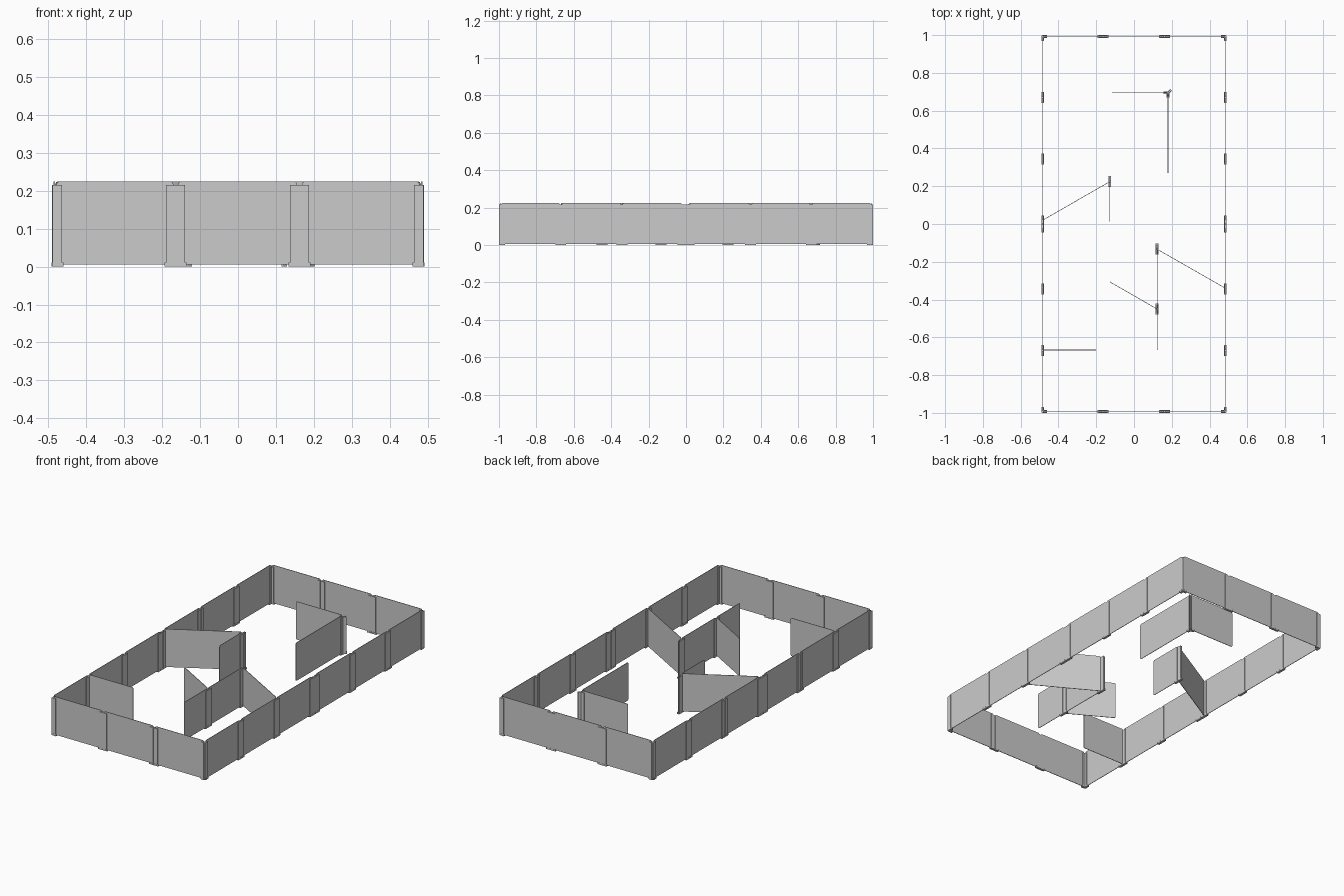
import bpy, bmesh
from math import radians, atan2, hypot, cos, sin
from mathutils import Matrix, Vector

if "Cube" in bpy.data.objects:
    bpy.data.objects.remove(bpy.data.objects["Cube"])

grey = bpy.data.materials.new("sheet_grey")
grey.diffuse_color = (0.7, 0.7, 0.7, 1)
grey.use_nodes = True
grey.node_tree.nodes["Principled BSDF"].inputs["Base Color"].default_value = grey.diffuse_color

X, Y = 0.484, 0.993          # wall lines
TOP, POST = 0.224, 0.215     # sheet and clip heights
THICK = 0.003


def finish(bm, name, mat=None):
    bmesh.ops.recalc_face_normals(bm, faces=bm.faces)
    me = bpy.data.meshes.new(name)
    bm.to_mesh(me)
    bm.free()
    ob = bpy.data.objects.new(name, me)
    bpy.context.collection.objects.link(ob)
    if mat:
        me.materials.append(mat)
    return ob


def box(bm, x0, x1, y0, y1, z0, z1, mat=Matrix()):
    m = (mat @ Matrix.Translation(((x0 + x1) / 2, (y0 + y1) / 2, (z0 + z1) / 2))
         @ Matrix.Diagonal((x1 - x0, y1 - y0, z1 - z0, 1)))
    bmesh.ops.create_cube(bm, size=1, matrix=m)


# thin sheet between two plan points, corners rounded, ends pulled in by gap
def panel(name, a, b, ga=0.006, gb=0.006):
    a, b = Vector(a), Vector(b)
    d = (b - a).normalized()
    a, b = a + d * ga, b - d * gb
    L = (b - a).length
    r, z0 = 0.008, 0.005
    pts = []
    for cx, cz, start in ((L - r, TOP - r, 0), (r, TOP - r, 90),
                          (r, z0 + r, 180), (L - r, z0 + r, 270)):
        for k in range(4):
            t = radians(start + 30 * k)
            pts.append((cx + r * cos(t), cz + r * sin(t)))
    bm = bmesh.new()
    f = bm.faces.new([bm.verts.new((x, -THICK / 2, z)) for x, z in pts])
    ext = bmesh.ops.extrude_face_region(bm, geom=[f])
    bmesh.ops.translate(bm, vec=(0, THICK, 0),
                        verts=[v for v in ext["geom"] if isinstance(v, bmesh.types.BMVert)])
    ob = finish(bm, name, grey)
    ob.location = (a.x, a.y, 0)
    ob.rotation_euler.z = atan2(d.y, d.x)


# slotted clip: each arm is a pair of cheeks gripping a sheet, with a small foot
def clip(name, p, angles, arm=0.025):
    bm = bmesh.new()
    box(bm, -0.005, 0.005, -0.005, 0.005, 0, POST)
    for ang in angles:
        m = Matrix.Rotation(radians(ang), 4, 'Z')
        for s in (-1, 1):
            y0, y1 = sorted((s * 0.0025, s * 0.006))
            box(bm, 0.003, arm, y0, y1, 0, POST, m)
        box(bm, 0, arm + 0.004, -0.007, 0.007, 0, 0.004, m)
        for s in (-1, 1):
            y0, y1 = sorted((s * 0.0025, s * 0.007))
            box(bm, 0.003, arm + 0.004, y0, y1, 0.004, 0.01, m)
    finish(bm, name).location = (p[0], p[1], 0)


# long side walls
ys = [-Y, -0.67, -0.343, 0, 0.345, 0.67, Y]
for side, sx in (("left", -X), ("right", X)):
    for i in range(6):
        panel(f"{side}_wall_sheet", (sx, ys[i]), (sx, ys[i + 1]),
              0.022 if ys[i] == 0 else 0.006, 0.022 if ys[i + 1] == 0 else 0.006)
    for y in ys[1:-1]:
        clip(f"{side}_wall_clip", (sx, y), (90, 270), 0.042 if y == 0 else 0.025)

# short end walls
xs = [-X, -0.164, 0.162, X]
for end, sy in (("front", -Y), ("back", Y)):
    for i in range(3):
        panel(f"{end}_wall_sheet", (xs[i], sy), (xs[i + 1], sy))
    for x in xs[1:-1]:
        clip(f"{end}_wall_clip", (x, sy), (0, 180))

# corner clips
for sx in (-1, 1):
    for sy in (-1, 1):
        clip("corner_clip", (sx * X, sy * Y), (0 if sx < 0 else 180, 90 if sy < 0 else 270), 0.02)

# inner partitions
inner = [((-0.12, 0.694), (0.18, 0.694)), ((0.18, 0.265), (0.18, 0.694)),
         ((-X, 0.02), (-0.128, 0.224)), ((-0.128, 0.01), (-0.128, 0.224)),
         ((0.122, -0.133), (X, -0.34)), ((0.122, -0.45), (0.122, -0.133)),
         ((0.122, -0.67), (0.122, -0.45)), ((-0.13, -0.305), (0.122, -0.45)),
         ((-X, -0.667), (-0.197, -0.667))]
for a, b in inner:
    panel("partition_sheet", a, b, 0.004, 0.004)
clip("three_way_clip", (0.18, 0.694), (180, 270, 45), 0.02)
for p in ((-0.128, 0.224), (0.122, -0.133), (0.122, -0.45)):
    clip("partition_clip", p, (90, 270))
